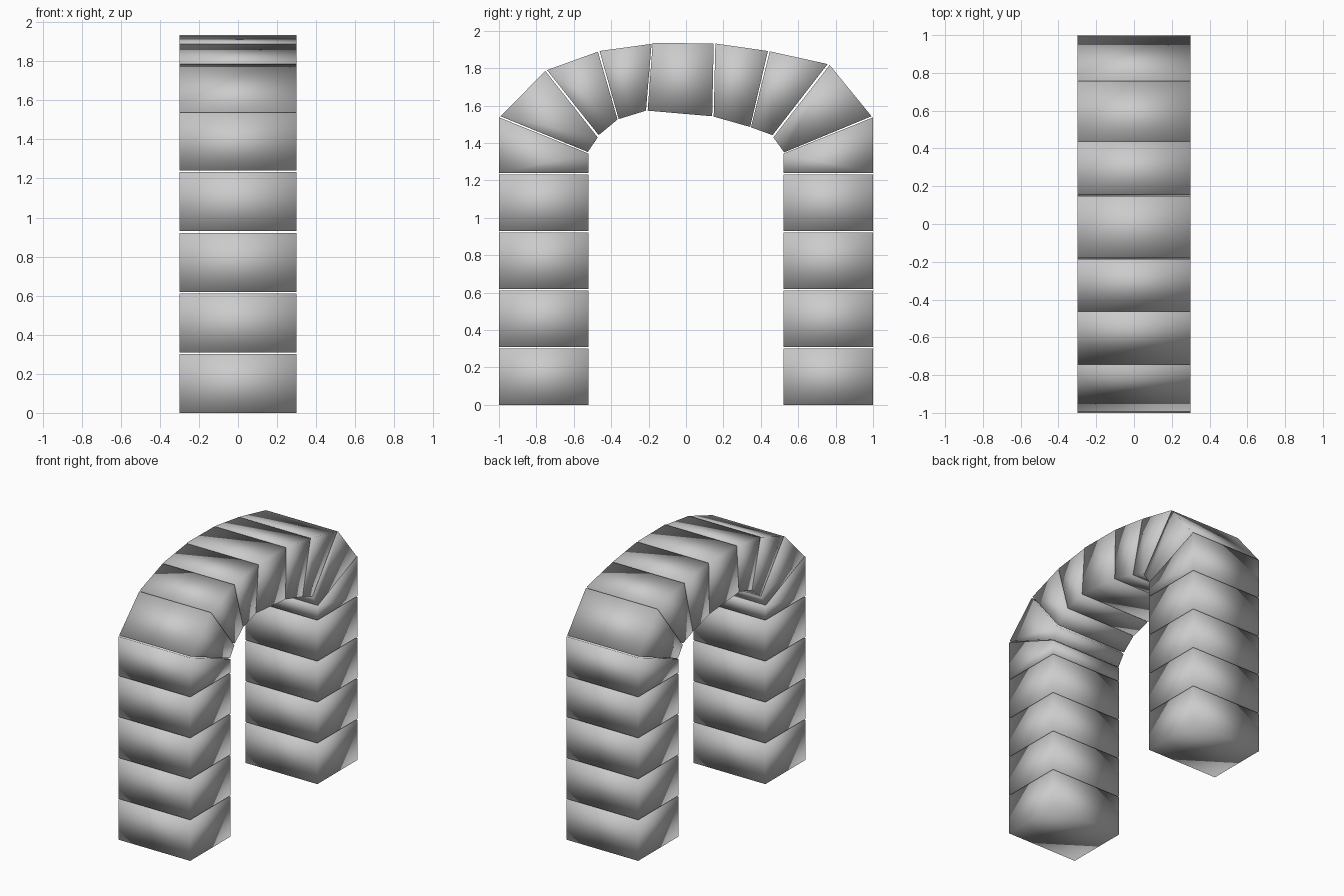
import bpy, bmesh

if "Cube" in bpy.data.objects:
    bpy.data.objects.remove(bpy.data.objects["Cube"])

HALF_DEPTH = 0.3


def stone(name, profile):
    """Extrude a four-point (y, z) side profile along x into one stone block."""
    bm = bmesh.new()
    face = bm.faces.new([bm.verts.new((-HALF_DEPTH, y, z)) for y, z in profile])
    ext = bmesh.ops.extrude_face_region(bm, geom=[face])
    verts = [g for g in ext["geom"] if isinstance(g, bmesh.types.BMVert)]
    bmesh.ops.translate(bm, verts=verts, vec=(2 * HALF_DEPTH, 0, 0))
    bmesh.ops.recalc_face_normals(bm, faces=bm.faces[:])
    for f in bm.faces:
        f.smooth = True  # soft shading across the whole block
    mesh = bpy.data.meshes.new(name)
    bm.to_mesh(mesh)
    bm.free()
    obj = bpy.data.objects.new(name, mesh)
    bpy.context.collection.objects.link(obj)


# Pillars: four square blocks and a sloped springer on each side
for side, s in (("front", -1), ("back", 1)):
    for i in range(4):
        z0 = i * 0.31
        z1 = z0 + 0.302
        stone(f"{side}_pillar_block_{i + 1}",
              [(s, z0), (s * 0.52, z0), (s * 0.52, z1), (s, z1)])
    stone(f"{side}_springer",
          [(s, 1.24), (s * 0.52, 1.24), (s * 0.52, 1.343), (s, 1.537)])

# Arch stones: outer start, outer end, inner end, inner start
arch = {
    "front_arch_stone_1": [(-0.992, 1.543), (-0.752, 1.785), (-0.472, 1.43), (-0.525, 1.352)],
    "front_arch_stone_2": [(-0.743, 1.79), (-0.471, 1.888), (-0.366, 1.526), (-0.467, 1.442)],
    "front_arch_stone_3": [(-0.462, 1.892), (-0.184, 1.93), (-0.214, 1.573), (-0.36, 1.528)],
    "keystone": [(-0.178, 1.935), (0.148, 1.932), (0.14, 1.543), (-0.205, 1.573)],
    "back_arch_stone_3": [(0.157, 1.932), (0.438, 1.892), (0.343, 1.486), (0.148, 1.541)],
    "back_arch_stone_2": [(0.448, 1.89), (0.757, 1.822), (0.463, 1.442), (0.347, 1.484)],
    "back_arch_stone_1": [(0.768, 1.817), (0.992, 1.543), (0.525, 1.35), (0.467, 1.43)],
}
for name, profile in arch.items():
    stone(name, profile)
